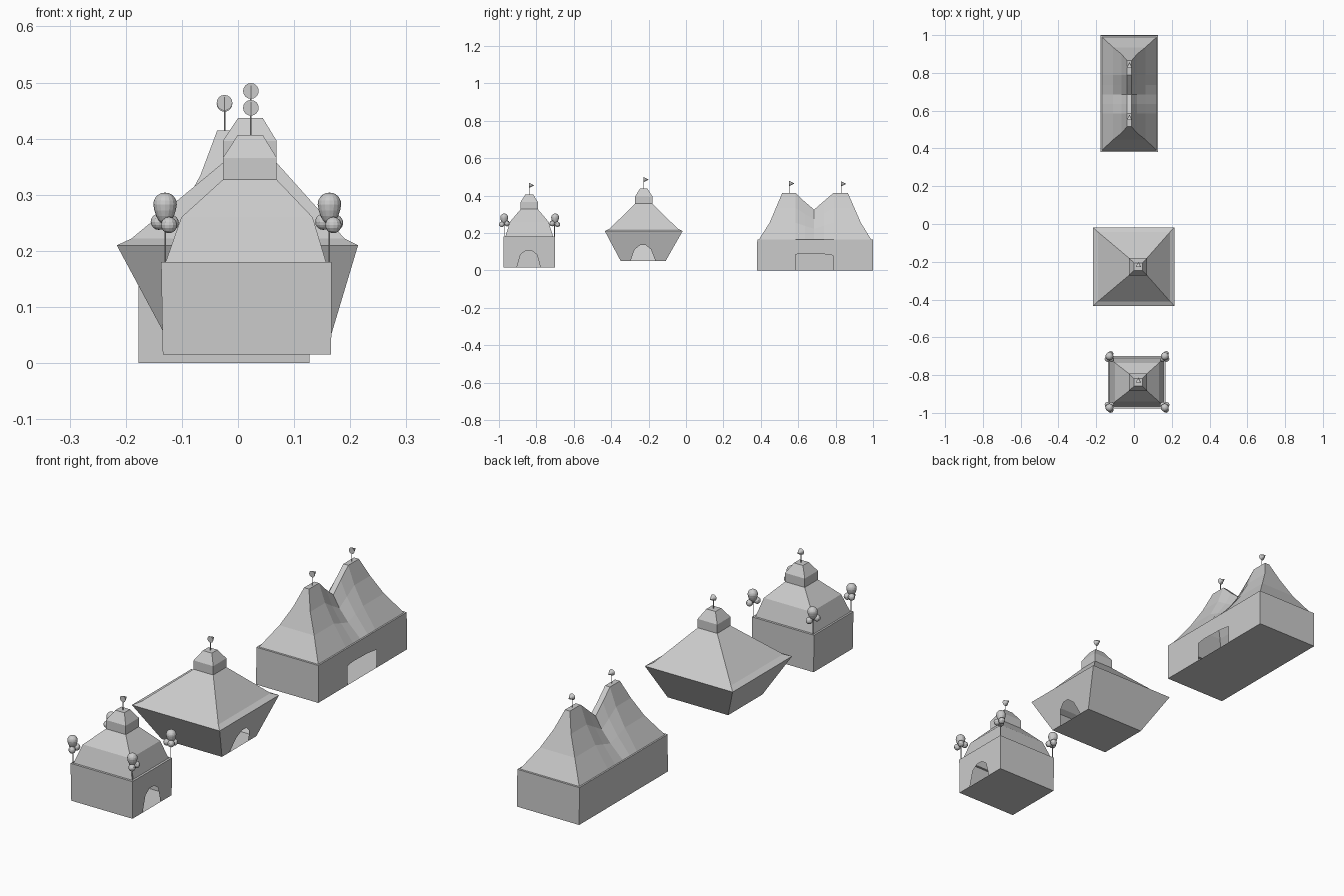
import bpy, bmesh
from mathutils import Vector, Matrix

if "Cube" in bpy.data.objects:
    bpy.data.objects.remove(bpy.data.objects["Cube"])


def finish(bm, name):
    bmesh.ops.remove_doubles(bm, verts=bm.verts, dist=1e-5)
    bmesh.ops.recalc_face_normals(bm, faces=bm.faces)
    me = bpy.data.meshes.new(name)
    bm.to_mesh(me)
    bm.free()
    ob = bpy.data.objects.new(name, me)
    bpy.context.collection.objects.link(ob)
    return ob


def rect(cx, cy, hx, hy, z):
    return [Vector((cx + sx * hx, cy + sy * hy, z))
            for sx, sy in ((-1, -1), (1, -1), (1, 1), (-1, 1))]


def face(bm, pts):
    bm.faces.new([bm.verts.new(p) for p in pts])


def loft(name, rings):
    """Square-section roof through a list of rectangles, closed on top."""
    bm = bmesh.new()
    for a, b in zip(rings, rings[1:]):
        for i in range(4):
            j = (i + 1) % 4
            face(bm, (a[i], a[j], b[j], b[i]))
    face(bm, rings[-1])
    return finish(bm, name)


def walls(name, low, high, door):
    """Hollow wall box with a floor and a doorway in the +x side."""
    bm = bmesh.new()
    face(bm, low[::-1])
    for i in (0, 2, 3):
        j = (i + 1) % 4
        face(bm, (low[i], low[j], high[j], high[i]))
    z0, z1, x0, x1 = low[1].z, high[1].z, low[1].x, high[1].x
    arch = [Vector((x0 + (x1 - x0) * (z - z0) / (z1 - z0), y, z)) for y, z in door]
    face(bm, [low[1]] + arch + [low[2], high[2], high[1]])
    return finish(bm, name)


def pole(name, x, y, z0, z1):
    bm = bmesh.new()
    bmesh.ops.create_cone(bm, cap_ends=True, segments=6, radius1=0.0015, radius2=0.0015,
                          depth=z1 - z0, matrix=Matrix.Translation((x, y, (z0 + z1) / 2)))
    finish(bm, name)


def flag(name, x, y, base, z):
    """Thin pole with a small cone pennant pointing to +y."""
    pole(name + "_pole", x, y, base - 0.01, z + 0.01)
    bm = bmesh.new()
    m = Matrix.Translation((x, y + 0.012, z)) @ Matrix.Rotation(-1.5708, 4, 'X')
    bmesh.ops.create_cone(bm, cap_ends=True, segments=16, radius1=0.014, radius2=0.001,
                          depth=0.026, matrix=m)
    finish(bm, name)


def balloons(name, x, y, sy):
    """One large drop-shaped balloon over three small ones on a string."""
    pole(name + "_string", x, y, 0.17, 0.26)
    bm = bmesh.new()
    res = bmesh.ops.create_uvsphere(bm, u_segments=16, v_segments=10, radius=0.021)
    for v in res['verts']:
        if v.co.z < 0:
            v.co.z *= 1.7
            v.co.x *= 1 + v.co.z * 4
            v.co.y *= 1 + v.co.z * 4
        v.co += Vector((x, y + sy * 0.003, 0.283))
    for dx, dy, dz in ((-0.011, 0.012, 0.252), (0.01, 0.012, 0.25), (0.007, -0.016, 0.246)):
        bmesh.ops.create_uvsphere(bm, u_segments=12, v_segments=8, radius=0.0145,
                                  matrix=Matrix.Translation((x + dx, y - sy * dy, dz)))
    finish(bm, name)


# small tent with bell roof
cy = -0.838
eave = rect(0.015, cy, 0.152, 0.138, 0.18)
walls("small_tent_walls", rect(0.016, cy, 0.150, 0.137, 0.015), eave,
      [(-0.905, 0.015), (-0.885, 0.085), (-0.857, 0.105), (-0.825, 0.105),
       (-0.797, 0.085), (-0.778, 0.015)])
loft("small_tent_roof", [eave, rect(0.014, cy, 0.143, 0.128, 0.18),
     rect(0.016, cy, 0.117, 0.103, 0.26), rect(0.021, cy, 0.048, 0.046, 0.327),
     rect(0.021, cy, 0.048, 0.046, 0.366), rect(0.022, cy, 0.022, 0.02, 0.407)])
flag("small_tent_flag", 0.023, cy, 0.407, 0.455)
for x, nx in ((-0.13, "left"), (0.163, "right")):
    for y, sy, ny in ((-0.969, -1, "front"), (-0.703, 1, "back")):
        balloons(f"balloons_{ny}_{nx}", x, y, sy)

# middle tent with flared walls
cy = -0.226
eave = rect(-0.001, cy, 0.215, 0.208, 0.21)
walls("middle_tent_walls", rect(0.018, cy - 0.003, 0.148, 0.12, 0.05), eave,
      [(-0.297, 0.05), (-0.275, 0.112), (-0.245, 0.135), (-0.215, 0.135),
       (-0.187, 0.112), (-0.163, 0.05)])
loft("middle_tent_roof", [eave, rect(0, cy, 0.19, 0.183, 0.222),
     rect(0.021, cy, 0.048, 0.046, 0.357), rect(0.021, cy, 0.048, 0.046, 0.396),
     rect(0.022, cy, 0.022, 0.02, 0.437)])
flag("middle_tent_flag", 0.023, cy, 0.437, 0.485)

# long tent with two peaks
cx = -0.025
eave = rect(cx, 0.69, 0.152, 0.309, 0.165)
walls("long_tent_walls", rect(cx, 0.69, 0.152, 0.31, 0), eave,
      [(0.585, 0), (0.585, 0.085), (0.62, 0.091), (0.73, 0.088), (0.787, 0.08), (0.787, 0)])
half = [0.152, 0.145, 0.085, 0.042, 0.012]
rise = [0, 0, 0.36, 0.68, 1]
stations = [([0.381, 0.39, 0.447, 0.481, 0.515], 0.415), ([0.585] * 5, 0.415),
            ([0.635] * 5, 0.367), ([0.685] * 5, 0.325), ([0.737] * 5, 0.37),
            ([0.79] * 5, 0.415), ([0.999, 0.99, 0.935, 0.9, 0.865], 0.415)]


def section(st, s):
    return [Vector((cx + s * w, y, 0.165 + f * (st[1] - 0.165)))
            for w, f, y in zip(half, rise, st[0])]


bm = bmesh.new()
for a, b in zip(stations, stations[1:]):
    for s in (-1, 1):
        p, q = section(a, s), section(b, s)
        for k in range(4):
            face(bm, (p[k], q[k], q[k + 1], p[k + 1]))
    face(bm, (section(a, -1)[4], section(a, 1)[4], section(b, 1)[4], section(b, -1)[4]))
for st in (stations[0], stations[-1]):
    l, r = section(st, -1), section(st, 1)
    for k in range(4):
        face(bm, (l[k], r[k], r[k + 1], l[k + 1]))
finish(bm, "long_tent_roof")
flag("long_tent_front_flag", -0.024, 0.553, 0.415, 0.464)
flag("long_tent_back_flag", -0.024, 0.83, 0.415, 0.462)
